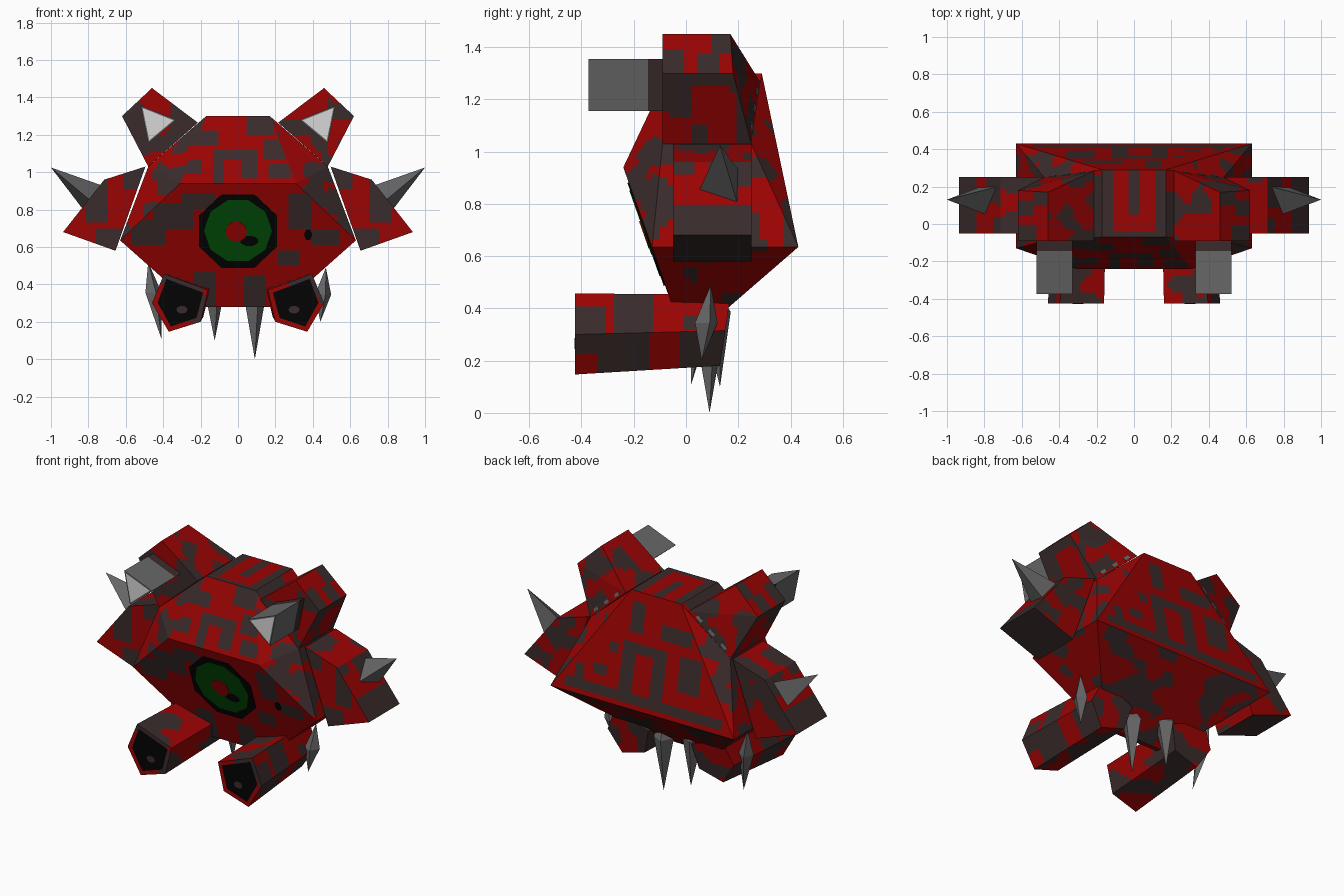
import bpy, bmesh, math
from mathutils import Vector, Matrix, noise

cube = bpy.data.objects.get("Cube")
if cube:
    bpy.data.objects.remove(cube, do_unlink=True)


def material(name, rgb):
    m = bpy.data.materials.new(name)
    m.use_nodes = True
    m.diffuse_color = (*rgb, 1)
    m.node_tree.nodes["Principled BSDF"].inputs["Base Color"].default_value = (*rgb, 1)
    return m


RED = material("armour red", (0.33, 0.001, 0.001))
BROWN = material("dark brown", (0.042, 0.024, 0.024))
BLACK = material("black", (0.001, 0.001, 0.001))
GREEN = material("eye green", (0.001, 0.075, 0.002))
STEEL = material("steel grey", (0.135, 0.135, 0.135))
PALE = material("pale grey", (0.68, 0.68, 0.68))


def finish(name, bm, mats):
    mesh = bpy.data.meshes.new(name)
    bm.to_mesh(mesh)
    bm.free()
    for m in mats:
        mesh.materials.append(m)
    ob = bpy.data.objects.new(name, mesh)
    bpy.context.collection.objects.link(ob)


def hull(points):
    """Flat-sided convex solid around the given corners."""
    bm = bmesh.new()
    for p in points:
        bm.verts.new(p)
    bmesh.ops.convex_hull(bm, input=bm.verts[:])
    loose = [v for v in bm.verts if not v.link_faces]
    bmesh.ops.delete(bm, geom=loose, context='VERTS')
    bmesh.ops.dissolve_limit(bm, angle_limit=math.radians(4), verts=bm.verts[:], edges=bm.edges[:])
    bmesh.ops.recalc_face_normals(bm, faces=bm.faces[:])
    bm.normal_update()
    return bm


def inset_front(bm, width, index):
    """Inset the face that looks forward and colour its middle."""
    front = min(bm.faces, key=lambda f: f.normal.y)
    bmesh.ops.inset_individual(bm, faces=[front], thickness=width)
    front.material_index = index


def camouflage(bm, seed, patches, s=1, cell=0.03):
    """Cut painted faces into small cells; brown where a patch for that direction
    (axes a, b and their ranges) covers them, blotches on all other faces."""
    for face in [f for f in bm.faces if f.material_index == 0]:
        n = face.normal.copy()
        facing = Vector((n.x * s, n.y, n.z))
        chosen = [p for p in patches if facing.dot(Vector(p[0]).normalized()) > 0.93]
        side = Vector((0, 1, 0)) if abs(n.x) > 0.75 else Vector((1, 0, 0))
        u = (side - n * side.dot(n)).normalized()
        corners = [v.co.copy() for v in face.verts]
        geom = [face] + face.edges[:] + face.verts[:]
        for axis in (u, n.cross(u)):
            reach = [c.dot(axis) for c in corners]
            low, high = min(reach), max(reach)
            count = int((high - low) / cell)
            for i in range(1, count + 1):
                at = axis * (low + (high - low) * i / (count + 1))
                geom = bmesh.ops.bisect_plane(bm, geom=geom, dist=1e-5,
                                              plane_co=at, plane_no=axis)["geom"]
        for f in [g for g in geom if isinstance(g, bmesh.types.BMFace)]:
            c = f.calc_center_median()
            if chosen:
                _, a, b, boxes = chosen[0]
                p = Vector((c.x * s, c.y, c.z))
                brown = any(r[0] < p[a] < r[1] and r[2] < p[b] < r[3] for r in boxes)
            else:
                brown = noise.noise(c * 8 + Vector((seed, seed * 2.3, 0.7))) < -0.03
            f.material_index = int(brown)


def both(corners, s):
    return [(s * x, y, z) for x, y, z in corners]


def label(s, part):
    return ("left_" if s > 0 else "right_") + part


# Brown patches by facing direction
X, Y, Z = 0, 1, 2
body_paint = [
    ((0, -1, 0.46), X, Z, [(-.25, -.1, 1.14, 1.23), (.04, .18, 1.2, 1.3), (-.13, .03, 1.07, 1.13),
                           (-.13, -.08, .95, 1.07), (.01, .1, .96, 1.12), (.14, .3, 1.08, 1.17),
                           (-.36, -.2, .99, 1.06), (.17, .28, .97, 1.03)]),
    ((0, -1, -0.35), X, Z, [(-.56, -.4, .62, .74), (-.45, -.25, .7, .82), (-.3, -.12, .79, .89),
                            (.27, .4, .7, .88), (.4, .54, .62, .7), (-.24, -.12, .28, .46),
                            (.02, .14, .28, .44), (.2, .34, .5, .58)]),
    ((0, 1, 0.21), X, Z, [(-.55, .55, .67, .72), (.28, .35, .78, .85), (.1, .18, .72, 1.0),
                          (-.12, .1, .95, 1.01), (-.12, -.04, .72, .95), (-.35, -.22, .8, 1.0),
                          (-.28, -.05, 1.08, 1.15), (.05, .14, 1.08, 1.25), (.41, .47, .67, .82),
                          (.21, .27, .92, .98)]),
    ((0, 0, 1), X, Y, [(-.2, -.1, -.1, .3), (.12, .2, -.1, .3), (-.03, .04, .06, .3), (-.2, .2, -.1, -.03)])]
ear_paint = [
    ((1, 0, -0.52), Y, Z, [(-.1, .02, 1.14, 1.32), (.02, .08, 1.03, 1.1), (.18, .3, 1.03, 1.32),
                           (.02, .18, 1.26, 1.32)]),
    ((1, 0, 1.06), Y, Z, [(-.1, .0, 1.3, 1.39), (.04, .12, 1.3, 1.37), (.1, .18, 1.38, 1.46)])]
shoulder_paint = [
    ((0, -1, 0), X, Z, [(.5, .6, .9, 1.03), (.71, .82, .74, .95), (.61, .75, .58, .7)]),
    ((1, 0, 0.78), Y, Z, [(-.05, .25, .68, .79), (-.05, .02, .92, 1.0), (.1, .25, .87, .97)]),
    ((-0.35, 0, -1), Y, Z, [(-.05, .25, .57, .7)]),
    ((0.35, 0, -1), Y, Z, [(-.05, .25, .57, .7)])]
cannon_paint = [
    ((0.92, 0, 0.4), Y, Z, [(-.43, -.3, .28, .4), (-.27, -.12, .3, .45), (-.02, .06, .32, .38)]),
    ((0.88, 0, -0.48), Y, Z, [(-.33, -.15, .1, .35), (-.43, -.33, .23, .32), (-.02, .15, .1, .35)])]

# Body: faceted shell, widest low at the back
half = [(0.17, -0.07, 1.30), (0.17, 0.29, 1.30),
        (0.48, -0.09, 1.03), (0.48, 0.25, 1.03),
        (0.31, -0.24, 0.94),
        (0.63, -0.13, 0.635), (0.63, 0.43, 0.635),
        (0.23, -0.007, 0.28), (0.23, 0.02, 0.28)]
bm = hull(both(half, 1) + both(half, -1))
camouflage(bm, 3.1, body_paint)
finish("body", bm, [RED, BROWN])

# Eye: stacked thin plates on the sloping lower front
normal = Vector((0, -1, -0.353)).normalized()
turn = normal.to_track_quat('Z', 'Y').to_matrix().to_4x4()


def eye_plate(name, x, z, radius, sides, lift, mat, squash=1):
    bm = bmesh.new()
    place = Vector((x, -0.24 + 0.353 * (0.94 - z), z)) + normal * lift
    bmesh.ops.create_cone(bm, cap_ends=True, segments=sides, radius1=radius, radius2=radius, depth=0.006,
                          matrix=Matrix.Translation(place) @ turn @ Matrix.Diagonal((1, squash, 1, 1))
                          @ Matrix.Rotation(math.pi / sides, 4, 'Z'))
    finish(name, bm, [mat])


eye_plate("eye_rim", 0, 0.685, 0.226, 8, 0.002, BLACK)
eye_plate("eye_iris", 0, 0.69, 0.182, 10, 0.005, GREEN)
eye_plate("eye_mark", 0.06, 0.635, 0.05, 8, 0.007, BLACK, 0.6)
eye_plate("eye_pupil", -0.01, 0.685, 0.058, 10, 0.009, RED)
eye_plate("front_notch", 0.375, 0.665, 0.022, 6, 0.001, BLACK, 1.4)

ear_base = [(0.48, 1.03, 0.25), (0.215, 1.265, 0.285)]
ear_tip = [(0.62, 1.30, 0.18), (0.46, 1.45, 0.17)]
horn_shape = [(0.52, 1.355), (0.33, 1.28), (0.48, 1.155)]
arm_shape = [(0.495, 1.03), (0.715, 0.96), (0.935, 0.68), (0.655, 0.58)]
cannon_shape = [(0.46, 0.30), (0.395, 0.457), (0.16, 0.37), (0.20, 0.20), (0.37, 0.147)]


def on_ear_back(t, u):
    """Point on the slanted ear back: t along the base, u towards the tip."""
    low, high = [Vector((a[0], a[2], a[1])).lerp(Vector((b[0], b[2], b[1])), t)
                 for a, b in (ear_base, ear_tip)]
    return low.lerp(high, u)


for s in (1, -1):
    # Ear blocks with a slanted back
    corners = [(x, y, z) for x, z, back in ear_base + ear_tip for y in (-0.09, back)]
    bm = hull(both(corners, s))
    camouflage(bm, 5 + s, ear_paint, s)
    finish(label(s, "ear"), bm, [RED, BROWN])

    # Short steel strips along the foot of each ear back
    for i, t in enumerate((0.2, 0.5, 0.8)):
        corners = [on_ear_back(t + dt, u) + Vector((0, dy, 0))
                   for dt in (-0.06, 0.06) for u in (0.04, 0.1) for dy in (-0.004, 0.004)]
        finish(label(s, f"ear_strip_{i}"), hull(both(corners, s)), [STEEL])

    # Triangular horn on each ear, with a dark collar
    bm = hull(both([(x, y, z) for x, z in horn_shape for y in (-0.373, -0.145)], s))
    inset_front(bm, 0.016, 1)
    finish(label(s, "horn"), bm, [STEEL, PALE])
    bm = hull(both([(x, y, z) for x, z in horn_shape for y in (-0.145, -0.08)], s))
    finish(label(s, "horn_collar"), bm, [BROWN])

    # Shoulder plates
    bm = hull(both([(x, y, z) for x, z in arm_shape for y in (-0.05, 0.25)], s))
    camouflage(bm, 9 + s, shoulder_paint, s)
    finish(label(s, "shoulder"), bm, [RED, BROWN])

    # Shoulder spike
    bm = hull(both([(1.0, 0.13, 1.025), (0.73, 0.2, 0.93), (0.79, 0.05, 0.85), (0.82, 0.2, 0.79)], s))
    finish(label(s, "shoulder_spike"), bm, [STEEL])

    # Five-sided cannon, drifting inward to the rear
    corners = [(x, -0.425, z) for x, z in cannon_shape]
    for x, z in cannon_shape:
        rear_z = 0.315 + (z - 0.30) * 0.88
        corners.append((0.29 + (x - 0.31) * 0.95, 0.13 + 0.15 * (rear_z - 0.18), rear_z))
    bm = hull(both(corners, s))
    inset_front(bm, 0.03, 2)
    camouflage(bm, 13 + s, cannon_paint, s)
    finish(label(s, "cannon"), bm, [RED, BROWN, BLACK])

    # Small mark inside the muzzle
    bm = bmesh.new()
    bmesh.ops.create_cone(bm, cap_ends=True, segments=8, radius1=0.03, radius2=0.03, depth=0.006,
                          matrix=Matrix.Translation((s * 0.3, -0.424, 0.265))
                          @ Matrix.Diagonal((1, 1, 0.7, 1)) @ Matrix.Rotation(math.pi / 2, 4, 'X'))
    finish(label(s, "muzzle_mark"), bm, [BROWN])

# Hanging spikes: root, tip, widest point along the length, radius
spikes = {"right_outer_spike": ((-0.48, 0.08, 0.52), (-0.41, 0.02, 0.11), 0.4, 0.045),
          "right_inner_spike": ((-0.125, 0.11, 0.46), (-0.125, 0.13, 0.10), 0.2, 0.06),
          "left_inner_spike": ((0.09, 0.09, 0.44), (0.09, 0.09, 0.0), 0.25, 0.06),
          "left_outer_spike": ((0.47, 0.095, 0.49), (0.44, 0.06, 0.20), 0.5, 0.045)}
for name, (root, tip, share, radius) in spikes.items():
    root, tip = Vector(root), Vector(tip)
    middle = root.lerp(tip, share)
    ring = [middle + Vector((math.cos(a), math.sin(a), 0)) * radius
            for a in (i * math.tau / 4 + 0.3 for i in range(4))]
    finish(name, hull([root, tip] + ring), [STEEL])
